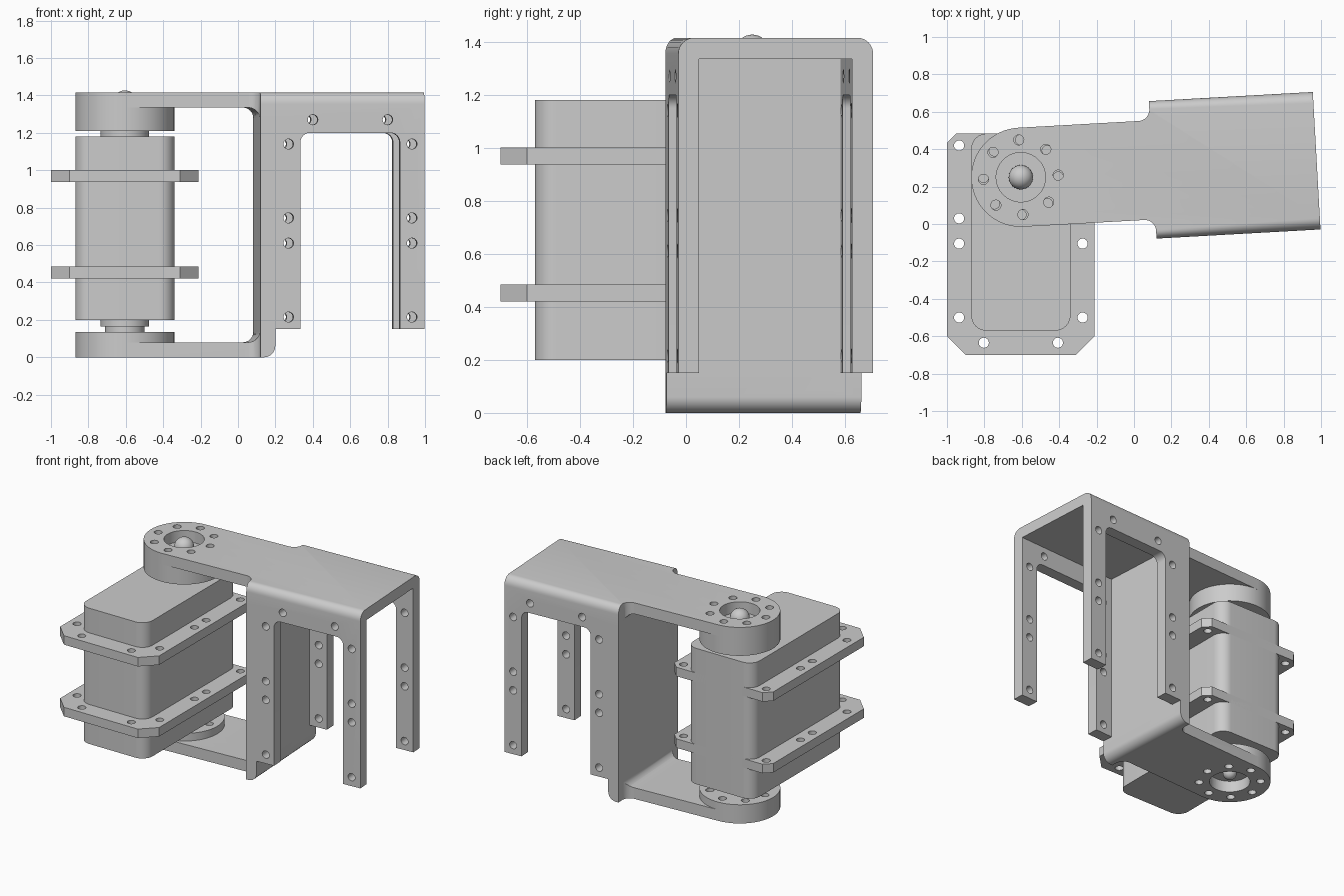
import bpy, bmesh, math
from mathutils import Vector

cube = bpy.data.objects.get("Cube")
if cube:
    bpy.data.objects.remove(cube, do_unlink=True)

grey = bpy.data.materials.new("plain_grey")
grey.use_nodes = True
COLOUR = (0.6, 0.6, 0.6, 1)
grey.diffuse_color = COLOUR
grey.node_tree.nodes["Principled BSDF"].inputs["Base Color"].default_value = COLOUR

PIVOT = Vector((-0.605, 0.25, 0))
TILT = math.radians(3.2)


def fillet(corners, steps=8):
    """Polygon from (x, y, radius) corners, each rounded with an arc."""
    out = []
    for i, (x, y, r) in enumerate(corners):
        p = Vector((x, y))
        if r == 0:
            out.append(p)
            continue
        a = (Vector(corners[i - 1][:2]) - p).normalized()
        b = (Vector(corners[(i + 1) % len(corners)][:2]) - p).normalized()
        half = a.angle(b) / 2
        centre = p + (a + b).normalized() * r / math.sin(half)
        reach = r / math.tan(half)
        start, end = p + a * reach - centre, p + b * reach - centre
        out += [centre + start.lerp(end, k / steps).normalized() * r for k in range(steps + 1)]
    return out


def rect(x0, x1, y0, y1, r=0):
    return fillet([(x0, y0, r), (x1, y0, r), (x1, y1, r), (x0, y1, r)])


def circle(x, y, r, n=24):
    return [Vector((x + r * math.cos(math.tau * k / n), y + r * math.sin(math.tau * k / n)))
            for k in range(n)]


def add_prism(bm, pts, lo, hi, axis="z"):
    """Extrude a profile: (x, y) along z, or (x, z) along y."""
    def place(p, h):
        return (p.x, p.y, h) if axis == "z" else (p.x, h, p.y)
    face = bm.faces.new([bm.verts.new(place(p, lo)) for p in pts])
    ext = bmesh.ops.extrude_face_region(bm, geom=[face], use_keep_orig=True)
    move = Vector(place(Vector((0, 0)), hi - lo))
    bmesh.ops.translate(bm, verts=[v for v in ext["geom"] if isinstance(v, bmesh.types.BMVert)], vec=move)
    bmesh.ops.recalc_face_normals(bm, faces=bm.faces[:])


def finish(name, bm):
    mesh = bpy.data.meshes.new(name)
    bm.to_mesh(mesh)
    bm.free()
    mesh.materials.append(grey)
    ob = bpy.data.objects.new(name, mesh)
    bpy.context.collection.objects.link(ob)
    return ob


def prisms(name, *parts):
    bm = bmesh.new()
    for part in parts:
        add_prism(bm, *part)
    return finish(name, bm)


def activate(ob):
    bpy.ops.object.select_all(action="DESELECT")
    ob.select_set(True)
    bpy.context.view_layer.objects.active = ob


def cut(ob, *parts):
    """Subtract prisms from an object."""
    cutter = prisms("cutter", *parts)
    cutter.hide_render = True
    mod = ob.modifiers.new("cut", "BOOLEAN")
    mod.operation, mod.solver, mod.object = "DIFFERENCE", "EXACT", cutter
    activate(ob)
    bpy.ops.object.modifier_apply(modifier="cut")
    bpy.data.objects.remove(cutter, do_unlink=True)


def smooth(ob):
    activate(ob)
    bpy.ops.object.shade_smooth_by_angle(angle=math.radians(30))


def mount(ob):
    """Put a part built around the pivot axis into its place."""
    ob.location, ob.rotation_euler.z = PIVOT, TILT
    smooth(ob)


# Motor body and its two drilled flanges
body = prisms("motor_body", (rect(-0.87, -0.34, -0.57, 0.483, 0.08), 0.2, 1.18))
smooth(body)
flange_outline = [Vector(p) for p in (
    (-0.9, -0.7), (-0.31, -0.7), (-0.21, -0.6), (-0.21, 0.433),
    (-0.26, 0.483), (-0.95, 0.483), (-1.0, 0.433), (-1.0, -0.6))]
flange_holes = [(x, y) for x in (-0.935, -0.275) for y in (0.42, 0.03, -0.105, -0.5)]
flange_holes += [(-0.803, -0.635), (-0.407, -0.635)]
for name, z in (("lower_flange", 0.42), ("upper_flange", 0.937)):
    flange = prisms(name, (flange_outline, z, z + 0.065))
    cut(flange, *[(circle(x, y, 0.027), z - 0.1, z + 0.2) for x, y in flange_holes])
    smooth(flange)

# Bracket blank: plan outline with a round arm end and a wide hood
R, W, WEB, END, TOP = 0.265, 0.368, 0.706, 1.584, 1.415
plan = fillet([(0, -R, 0), (WEB, -R, 0.06), (WEB, -W, 0), (END, -W, 0),
               (END, W, 0), (WEB, W, 0), (WEB, R, 0.06), (0, R, 0)])
plan += [Vector((R * math.cos(a), R * math.sin(a)))
         for a in (math.pi * (0.5 + k / 32) for k in range(1, 32))]
bm = bmesh.new()
add_prism(bm, plan, 0, TOP)
rims = [e for e in bm.edges
        if all(v.co.z > TOP - 0.01 and abs(v.co.y) > W - 0.01 for v in e.verts)
        and abs(e.verts[0].co.y - e.verts[1].co.y) < 0.01]
bmesh.ops.bevel(bm, geom=rims, offset=0.06, segments=8, profile=0.5, affect="EDGES")
bracket = finish("bracket", bm)

# Gap between the arms
cut(bracket, (fillet([(-0.5, 0.08, 0), (WEB, 0.08, 0.06), (WEB, 1.335, 0.06), (-0.5, 1.335, 0)]),
              -0.6, 0.6, "y"))
# Hollow of the hood, open at the end and below
cut(bracket, (rect(WEB + 0.079, 1.8, -W + 0.079, W - 0.079), -0.2, 1.335))
# Space under the legs, with the rounded foot of the web
cut(bracket, (fillet([(1.8, -0.2, 0), (1.8, 0.15, 0), (WEB + 0.079, 0.15, 0),
                      (WEB + 0.079, 0, 0.06), (WEB - 0.1, 0, 0), (WEB - 0.1, -0.2, 0)]),
              -0.6, 0.6, "y"))
# Window between the legs
cut(bracket, (fillet([(0.92, -0.2, 0), (1.452, -0.2, 0), (1.452, 1.2, 0.05), (0.92, 1.2, 0.05)]),
              -0.6, 0.6, "y"))
# Screw holes in the legs
leg_holes = [(x, z) for x in (0.856, 1.517) for z in (0.215, 0.61, 0.745, 1.14)]
leg_holes += [(0.986, 1.27), (1.387, 1.27)]
cut(bracket, *[(circle(x, z, 0.027), -0.6, 0.6, "y") for x, z in leg_holes])


# Ring of screw holes and the centre hole of the arms
def ring(lo, hi, turn=0):
    return [(circle(0.2 * math.cos(a), 0.2 * math.sin(a), 0.027), lo, hi)
            for a in (turn + math.tau * k / 8 for k in range(8))]


cut(bracket, (circle(0, 0, 0.132, 48), -0.1, 1.6), *ring(-0.1, 1.6))
mount(bracket)

# Horn discs, with holes slightly turned against those of the arms
for name, lo, hi, hole_lo, hole_hi in (("lower_horn", 0.08, 0.135, 0, 0.3),
                                       ("upper_horn", 1.21, 1.335, 1.28, 1.5)):
    horn = prisms(name, (circle(0, 0, R, 64), lo, hi))
    cut(horn, *ring(hole_lo, hole_hi, -0.05))
    mount(horn)

# Shafts between the body and the horns
for name, r, lo, hi in (("upper_shaft", 0.13, 1.18, 1.21),
                        ("lower_collar", 0.13, 0.165, 0.2),
                        ("lower_shaft", 0.105, 0.135, 0.165)):
    mount(prisms(name, (circle(0, 0, r, 48), lo, hi)))

# Domed screw heads
for name, r, z in (("upper_screw_head", 0.065, 1.362), ("lower_screw_head", 0.045, 0.065)):
    bm = bmesh.new()
    bmesh.ops.create_uvsphere(bm, u_segments=32, v_segments=16, radius=r)
    bmesh.ops.translate(bm, verts=bm.verts, vec=(0, 0, z))
    mount(finish(name, bm))
